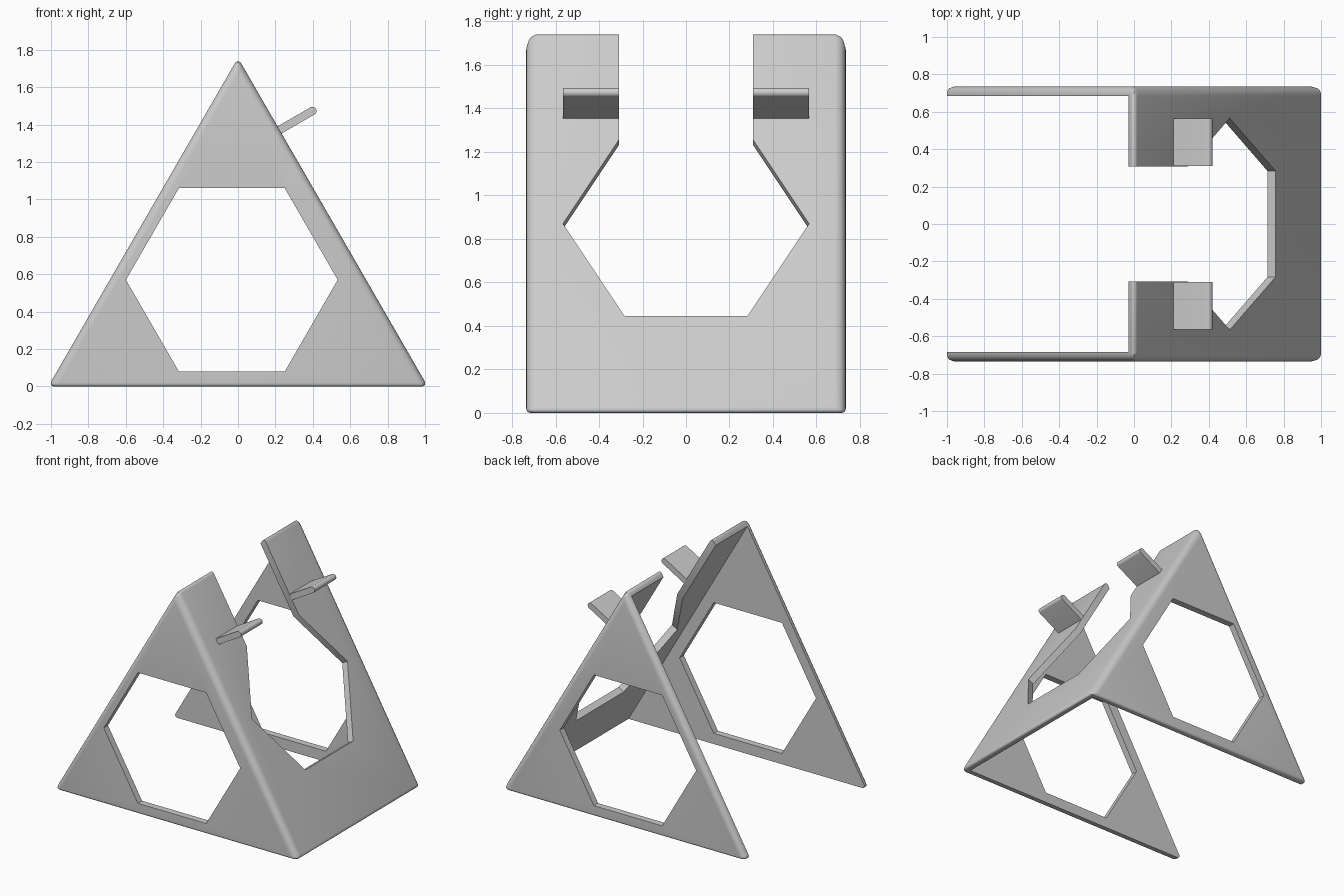
import bpy, bmesh, math
from mathutils import Matrix, Vector

if "Cube" in bpy.data.objects:
    bpy.data.objects.remove(bpy.data.objects["Cube"], do_unlink=True)

grey = bpy.data.materials.new("plain grey")
grey.use_nodes = True
grey.diffuse_color = (0.6, 0.6, 0.6, 1)
grey.node_tree.nodes["Principled BSDF"].inputs["Base Color"].default_value = (0.6, 0.6, 0.6, 1)

APEX, HALF_Y, WALL = 1.757, 0.735, 0.05
ROOT3 = math.sqrt(3)
HALF_X = APEX / ROOT3


def slope_x(z):
    """Outer x of the sloping wall at height z."""
    return (APEX - z) / ROOT3


# Working planes: SIDE maps drawing (x, y) to (X, Z); SLOPE lies on the wall
SIDE = Matrix.Rotation(math.pi / 2, 4, 'X')
up = Vector((-0.5, 0, ROOT3 / 2))
out = Vector((ROOT3 / 2, 0, 0.5))
SLOPE = Matrix((Vector((0, 1, 0)), up, out)).transposed().to_4x4()
SLOPE.translation = (slope_x(0.87), 0, 0.87)


def prism(name, points, half_depth, frame):
    """Extrude an outline equally to both sides of its plane."""
    bm = bmesh.new()
    base = bm.faces.new([bm.verts.new((x, y, -half_depth)) for x, y in points])
    new = bmesh.ops.extrude_face_region(bm, geom=[base])["geom"]
    tops = [v for v in new if isinstance(v, bmesh.types.BMVert)]
    bmesh.ops.translate(bm, verts=tops, vec=(0, 0, 2 * half_depth))
    bm.transform(frame)
    bmesh.ops.recalc_face_normals(bm, faces=bm.faces)
    mesh = bpy.data.meshes.new(name)
    bm.to_mesh(mesh)
    bm.free()
    mesh.materials.append(grey)
    obj = bpy.data.objects.new(name, mesh)
    bpy.context.collection.objects.link(obj)
    return obj


def activate(obj):
    bpy.ops.object.select_all(action='DESELECT')
    obj.select_set(True)
    bpy.context.view_layer.objects.active = obj


def cut(obj, cutter):
    mod = obj.modifiers.new("cut", 'BOOLEAN')
    mod.operation, mod.solver, mod.object = 'DIFFERENCE', 'EXACT', cutter
    activate(obj)
    bpy.ops.object.modifier_apply(modifier=mod.name)
    bpy.data.objects.remove(cutter, do_unlink=True)


# Triangular shell with rounded outer edges
shell = prism("triangular_stand", [(-HALF_X, 0), (HALF_X, 0), (0, APEX)], HALF_Y, SIDE)
bm = bmesh.new()
bm.from_mesh(shell.data)
weight = bm.edges.layers.float.new("bevel_weight_edge")
for e in bm.edges:
    a, b = (v.co for v in e.verts)
    if abs(a.y - b.y) > 0.1:
        e[weight] = 0.7
    elif max(a.z, b.z) < 0.01:
        e[weight] = 0.4
    else:
        e[weight] = 1.0 if a.x + b.x > 0 else 0.8
bm.to_mesh(shell.data)
bm.free()
bevel = shell.modifiers.new("round", 'BEVEL')
bevel.limit_method, bevel.width, bevel.segments = 'WEIGHT', 0.05, 6
activate(shell)
bpy.ops.object.modifier_apply(modifier=bevel.name)

# Hollow interior, open below and behind the sloping wall
inset = WALL * 2 / ROOT3
hollow = [(slope_x(-1) - inset, -1), (slope_x(3) - inset, 3), (-4, 3), (-4, -1)]
cut(shell, prism("hollow_cutter", hollow, HALF_Y - WALL, SIDE))

# Hexagonal windows through both side panels
RADIUS = 0.566
hexagon = [(RADIUS * math.cos(i * math.pi / 3), RADIUS * math.sin(i * math.pi / 3))
           for i in range(6)]
cut(shell, prism("window_cutter", [(x - 0.033, z + 0.57) for x, z in hexagon], 2, SIDE))

# Hexagonal opening in the sloping wall, running into a slot to the top
SLOT = 0.308
neck = (RADIUS - SLOT) * ROOT3
opening = [hexagon[4], hexagon[5], hexagon[0], (SLOT, neck), (SLOT, 1.5),
           (-SLOT, 1.5), (-SLOT, neck), hexagon[3]]
cut(shell, prism("opening_cutter", opening, 0.2, SLOPE))

# Round-ended tabs standing square to the sloping wall
R = 0.022
tip = Vector((0.398, 1.473))
along, across = Vector((out.x, out.z)), Vector((up.x, up.z))
arc = [math.pi * (i / 10 - 0.5) for i in range(11)]
outline = [tip + R * (along * math.cos(t) + across * math.sin(t)) for t in arc]
outline += [tip - along * 0.23 + across * R, tip - along * 0.23 - across * R]
parts = [shell]
for label, side in (("front", -1), ("back", 1)):
    shift = Matrix.Translation((0, side * 0.437, 0))
    parts.append(prism(label + "_tab", outline, 0.128, shift @ SIDE))

for part in parts:
    activate(part)
    bpy.ops.object.shade_smooth_by_angle(angle=math.radians(30))
